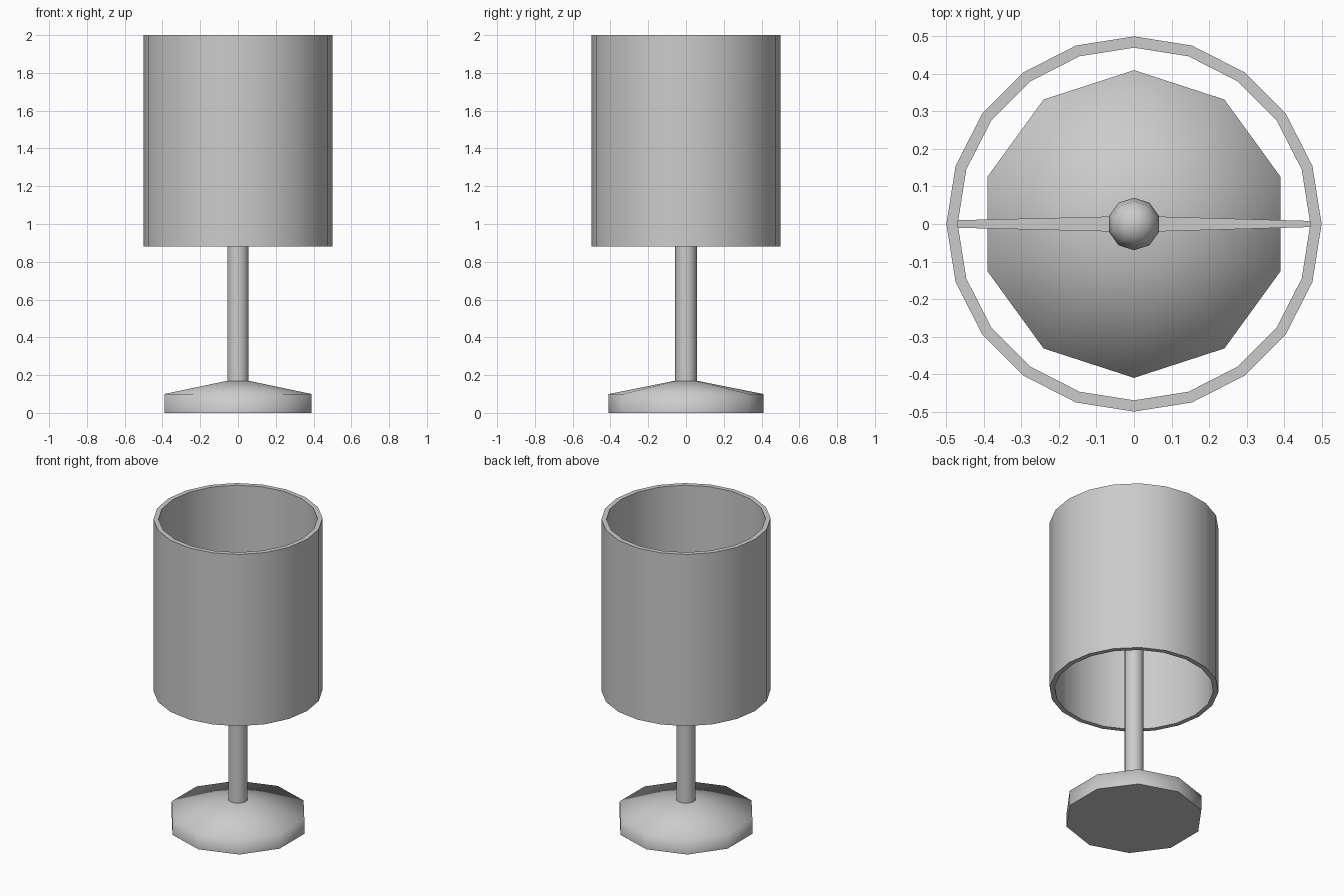
import bpy, bmesh
from math import cos, sin, pi, radians

if "Cube" in bpy.data.objects:
    bpy.data.objects.remove(bpy.data.objects["Cube"])


def lathe(name, profile, sides, smooth, closed=False):
    """Spin an (r, z) profile about z, with one vertex row on +y."""
    bm = bmesh.new()
    rings = []
    for r, z in profile:
        if r == 0:
            rings.append([bm.verts.new((0, 0, z))] * sides)
        else:
            rings.append([bm.verts.new((r * cos(pi / 2 + 2 * pi * i / sides),
                                        r * sin(pi / 2 + 2 * pi * i / sides), z))
                          for i in range(sides)])
    pairs = list(zip(rings, rings[1:]))
    if closed:
        pairs.append((rings[-1], rings[0]))
    for a, b in pairs:
        for i in range(sides):
            j = (i + 1) % sides
            bm.faces.new(list(dict.fromkeys((a[i], a[j], b[j], b[i]))))
    if not closed:
        for ring in (rings[0], rings[-1]):
            if len(set(ring)) > 1:
                bm.faces.new(ring)
    return finish(name, bm, smooth)


def finish(name, bm, smooth=None):
    bmesh.ops.recalc_face_normals(bm, faces=bm.faces)
    mesh = bpy.data.meshes.new(name)
    bm.to_mesh(mesh)
    bm.free()
    ob = bpy.data.objects.new(name, mesh)
    bpy.context.collection.objects.link(ob)
    if smooth:
        bpy.ops.object.select_all(action='DESELECT')
        ob.select_set(True)
        bpy.context.view_layer.objects.active = ob
        bpy.ops.object.shade_smooth_by_angle(angle=radians(smooth))
    return ob


# Ten-sided foot with a gently sloping top
lathe("base", [(0.41, 0), (0.41, 0.10), (0.06, 0.17)], 10, 85)

# Upright stem, continuing inside the shade
lathe("stem", [(0.058, 0.16), (0.058, 1.42)], 10, 40)

# Bulb on top of the stem
lathe("bulb", [(0.04, 1.40), (0.06, 1.44), (0.07, 1.49), (0.06, 1.54),
               (0.035, 1.565), (0, 1.575)], 10, 60)

# Open drum shade with wall thickness
lathe("shade", [(0.5, 0.88), (0.5, 2.0), (0.47, 2.0), (0.47, 0.88)], 20, 40, closed=True)

# Thin crossbar tapering from the stem out to the shade wall
bm = bmesh.new()
outline = [(-0.475, 0.01), (-0.06, 0.02), (0.06, 0.02), (0.475, 0.008),
           (0.475, -0.008), (0.06, -0.02), (-0.06, -0.02), (-0.475, -0.01)]
face = bm.faces.new([bm.verts.new((x, y, 1.38)) for x, y in outline])
ext = bmesh.ops.extrude_face_region(bm, geom=[face])["geom"]
bmesh.ops.translate(bm, vec=(0, 0, 0.03),
                    verts=[v for v in ext if isinstance(v, bmesh.types.BMVert)])
# keep the underside cap so the bar is solid
if not face.is_valid:
    bmesh.ops.holes_fill(bm, edges=bm.edges)
finish("shade_support", bm)
